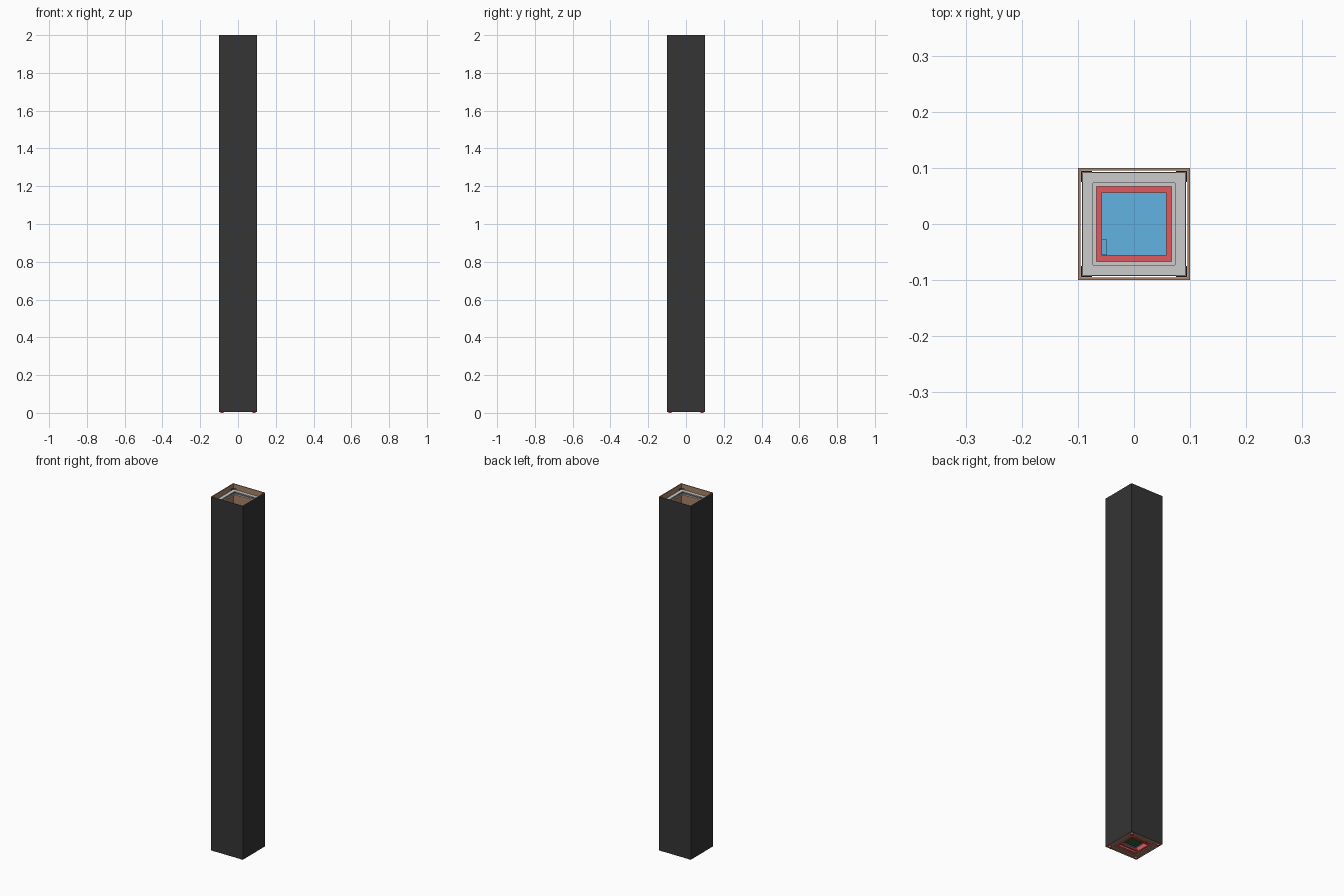
import bpy, bmesh
from mathutils import Matrix, Vector

if "Cube" in bpy.data.objects:
    bpy.data.objects.remove(bpy.data.objects["Cube"])


def mat(name, col):
    m = bpy.data.materials.new(name)
    m.diffuse_color = (*col, 1)
    m.use_nodes = True
    m.node_tree.nodes["Principled BSDF"].inputs["Base Color"].default_value = m.diffuse_color
    return m


DARK = mat("dark_skin", (0.035, 0.035, 0.035))
WOOD = mat("wood", (0.40, 0.23, 0.14))
RED = mat("red_plastic", (0.75, 0.10, 0.11))
BLUE = mat("blue_panel", (0.12, 0.45, 0.75))
GREEN = mat("green_board", (0.04, 0.12, 0.02))
METAL = mat("dark_metal", (0.08, 0.08, 0.08))


def make(name, bm, *mats):
    bmesh.ops.recalc_face_normals(bm, faces=bm.faces)
    me = bpy.data.meshes.new(name)
    bm.to_mesh(me)
    bm.free()
    ob = bpy.data.objects.new(name, me)
    bpy.context.collection.objects.link(ob)
    for m in mats:
        me.materials.append(m)
    return ob


def add_box(bm, x0, x1, y0, y1, z0, z1):
    c = Vector(((x0 + x1) / 2, (y0 + y1) / 2, (z0 + z1) / 2))
    s = Matrix.Diagonal((x1 - x0, y1 - y0, z1 - z0, 1))
    bmesh.ops.create_cube(bm, size=1, matrix=Matrix.Translation(c) @ s)


def box(name, m, *dims):
    bm = bmesh.new()
    add_box(bm, *dims)
    return make(name, bm, *([m] if m else []))


def square_tube(name, outer, inner, z0, z1, *mats):
    """Hollow square frame; with two materials the outside gets the first."""
    bm = bmesh.new()
    loops = []
    for h, z in ((outer, z0), (outer, z1), (inner, z1), (inner, z0)):
        loops.append([bm.verts.new((sx * h, sy * h, z))
                      for sx, sy in ((-1, -1), (1, -1), (1, 1), (-1, 1))])
    for k in range(4):
        a, b = loops[k], loops[(k + 1) % 4]
        for i in range(4):
            j = (i + 1) % 4
            f = bm.faces.new((a[i], a[j], b[j], b[i]))
            f.material_index = 0 if k == 0 or len(mats) < 2 else 1
    return make(name, bm, *mats)


CORNERS = [(sx, sy) for sx in (-1, 1) for sy in (-1, 1)]

# Tall column: dark outside, bare wood inside and on the rims
square_tube("column_shell", 0.1, 0.095, 0.006, 2.0, DARK, WOOD)

# Recessed grey frame near the top
square_tube("top_frame", 0.092, 0.073, 1.965, 1.971)
square_tube("top_frame_collar", 0.073, 0.067, 1.955, 1.963)

# Angle profiles standing in the four corners
bm = bmesh.new()
for sx, sy in CORNERS:
    a, t, w = 0.0945, 0.0015, 0.02
    xs = sorted((sx * a, sx * (a - w)))
    ys = sorted((sy * a, sy * (a - t)))
    add_box(bm, *xs, *ys, 1.94, 1.978)
    add_box(bm, *xs, *ys, 0.012, 0.05)
    xs = sorted((sx * a, sx * (a - t)))
    ys = sorted((sy * (a - t), sy * (a - w)))
    add_box(bm, *xs, *ys, 1.94, 1.978)
    add_box(bm, *xs, *ys, 0.012, 0.05)
make("corner_brackets", bm, METAL)

# Base: wooden ring, red frame, blue panel and board
square_tube("base_ring", 0.093, 0.071, 0.008, 0.014, WOOD)
square_tube("base_frame", 0.068, 0.055, 0.010, 0.035, RED)
box("base_panel", BLUE, -0.058, 0.058, -0.056, 0.056, 0.035, 0.038)
box("panel_socket", BLUE, -0.058, -0.048, -0.055, -0.028, 0.038, 0.046)
box("circuit_board", GREEN, -0.035, 0.035, -0.03, 0.03, 0.024, 0.027)

# Red cross bars under the panel
bm = bmesh.new()
for s in (-1, 1):
    add_box(bm, -0.055, 0.055, s * 0.042 - 0.005, s * 0.042 + 0.005, 0.014, 0.022)
make("base_bars", bm, RED)

# Small feet under the corners
bm = bmesh.new()
for sx, sy in CORNERS:
    bmesh.ops.create_cone(bm, cap_ends=True, segments=16, radius1=0.008, radius2=0.008,
                          depth=0.008, matrix=Matrix.Translation((sx * 0.084, sy * 0.084, 0.004)))
make("feet", bm, RED)
